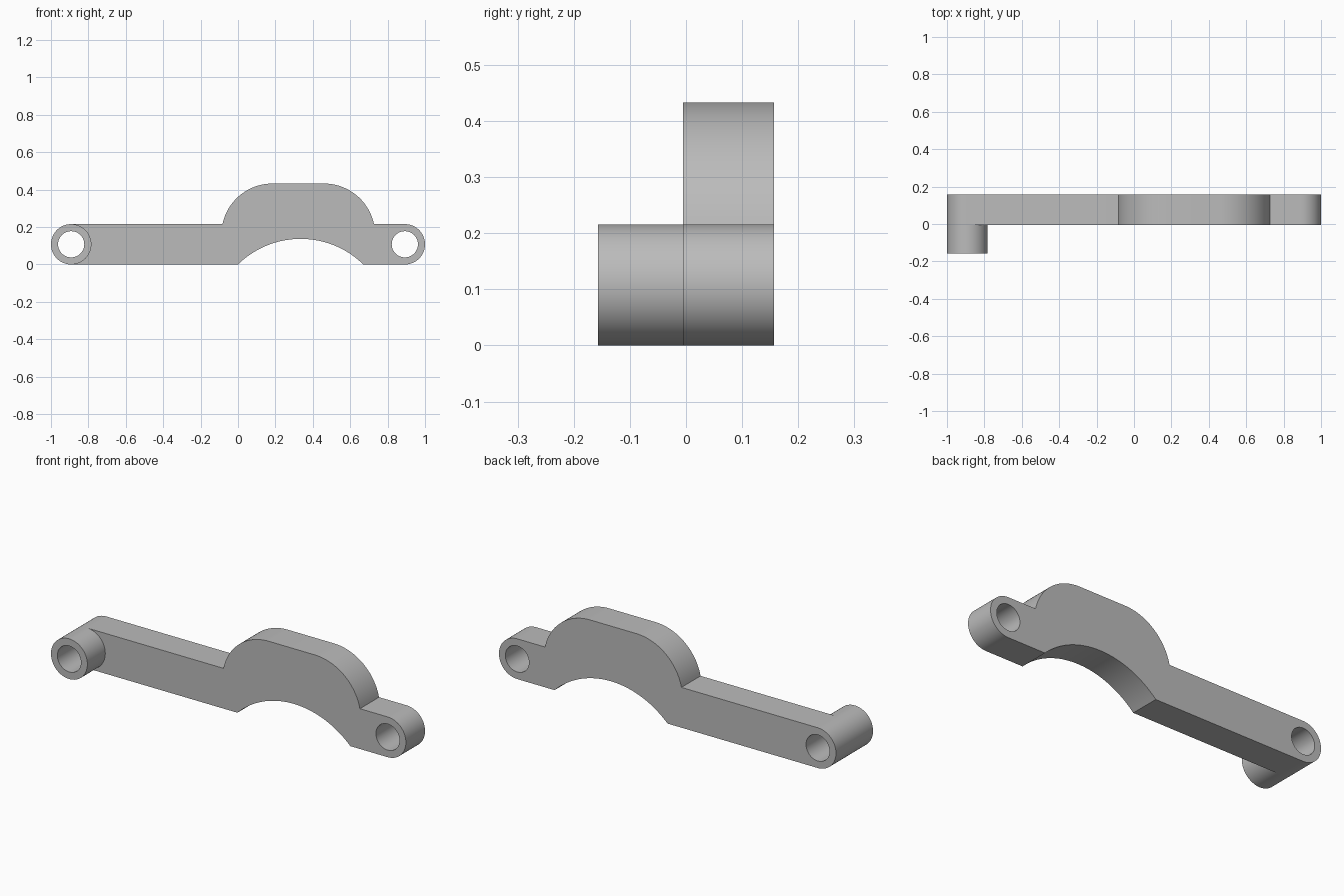
import bpy
import bmesh
from math import pi, cos, sin, atan2, hypot, radians

cube = bpy.data.objects.get("Cube")
if cube:
    bpy.data.objects.remove(cube)

END_X, END_R, HOLE_R = 0.892, 0.108, 0.07
ARM_TOP, HUMP_TOP = 0.216, 0.433
FRONT, SPLIT, BACK = -0.157, -0.005, 0.157

grey = bpy.data.materials.new("plain grey")
grey.use_nodes = True
colour = (0.5, 0.5, 0.5, 1)
grey.diffuse_color = colour
grey.node_tree.nodes["Principled BSDF"].inputs["Base Color"].default_value = colour


def arc(cx, cz, r, start, end, steps):
    """Points of an arc in the xz plane."""
    angles = [start + (end - start) * i / steps for i in range(steps + 1)]
    return [(cx + r * cos(a), cz + r * sin(a)) for a in angles]


def extrude_profile(name, points, y0, y1):
    """Solid with the given xz outline between two depths."""
    bm = bmesh.new()
    face = bm.faces.new([bm.verts.new((x, y0, z)) for x, z in points])
    extruded = bmesh.ops.extrude_face_region(bm, geom=[face])["geom"]
    verts = [g for g in extruded if isinstance(g, bmesh.types.BMVert)]
    bmesh.ops.translate(bm, verts=verts, vec=(0, y1 - y0, 0))
    bmesh.ops.recalc_face_normals(bm, faces=bm.faces[:])
    mesh = bpy.data.meshes.new(name)
    bm.to_mesh(mesh)
    bm.free()
    mesh.materials.append(grey)
    obj = bpy.data.objects.new(name, mesh)
    bpy.context.collection.objects.link(obj)
    return obj


def shade(obj):
    bpy.ops.object.select_all(action="DESELECT")
    obj.select_set(True)
    bpy.context.view_layer.objects.active = obj
    bpy.ops.object.shade_smooth_by_angle(angle=radians(25))


def drill(obj, x):
    """Cut a round hole front to back."""
    cutter = extrude_profile("hole_cutter", arc(x, END_R, HOLE_R, 0, 2 * pi, 64)[:-1],
                             FRONT - 0.1, BACK + 0.1)
    mod = obj.modifiers.new("hole", "BOOLEAN")
    mod.operation, mod.solver, mod.object = "DIFFERENCE", "EXACT", cutter
    bpy.ops.object.select_all(action="DESELECT")
    obj.select_set(True)
    bpy.context.view_layer.objects.active = obj
    bpy.ops.object.modifier_apply(modifier=mod.name)
    bpy.data.objects.remove(cutter)


# Hump with rounded shoulders and a flat top
hump_x, hump_half, flat_half = 0.322, 0.405, 0.137
rise, run = HUMP_TOP - ARM_TOP, hump_half - flat_half
shoulder_r = (run ** 2 + rise ** 2) / (2 * rise)
shoulder_z = HUMP_TOP - shoulder_r
low = atan2(ARM_TOP - shoulder_z, run)
right_shoulder = arc(hump_x + flat_half, shoulder_z, shoulder_r, low, pi / 2, 24)
left_shoulder = arc(hump_x - flat_half, shoulder_z, shoulder_r, pi / 2, pi - low, 24)

# Shallow arch cut into the underside
arch_x, arch_half, arch_h = 0.335, 0.335, 0.137
arch_r = (arch_half ** 2 + arch_h ** 2) / (2 * arch_h)
arch_z = arch_h - arch_r
side = atan2(-arch_z, arch_half)
arch = arc(arch_x, arch_z, arch_r, pi - side, side, 40)

# Flat lever arm with round ends
outline = (arch
           + arc(END_X, END_R, END_R, -pi / 2, pi / 2, 32)
           + right_shoulder + left_shoulder
           + arc(-END_X, END_R, END_R, pi / 2, 3 * pi / 2, 32))
arm = extrude_profile("lever_arm", outline, SPLIT, BACK)
for x in (-END_X, END_X):
    drill(arm, x)
shade(arm)

# Hollow boss standing out in front of one end
boss = extrude_profile("pivot_boss", arc(-END_X, END_R, END_R, 0, 2 * pi, 64)[:-1], FRONT, SPLIT)
drill(boss, -END_X)
shade(boss)
